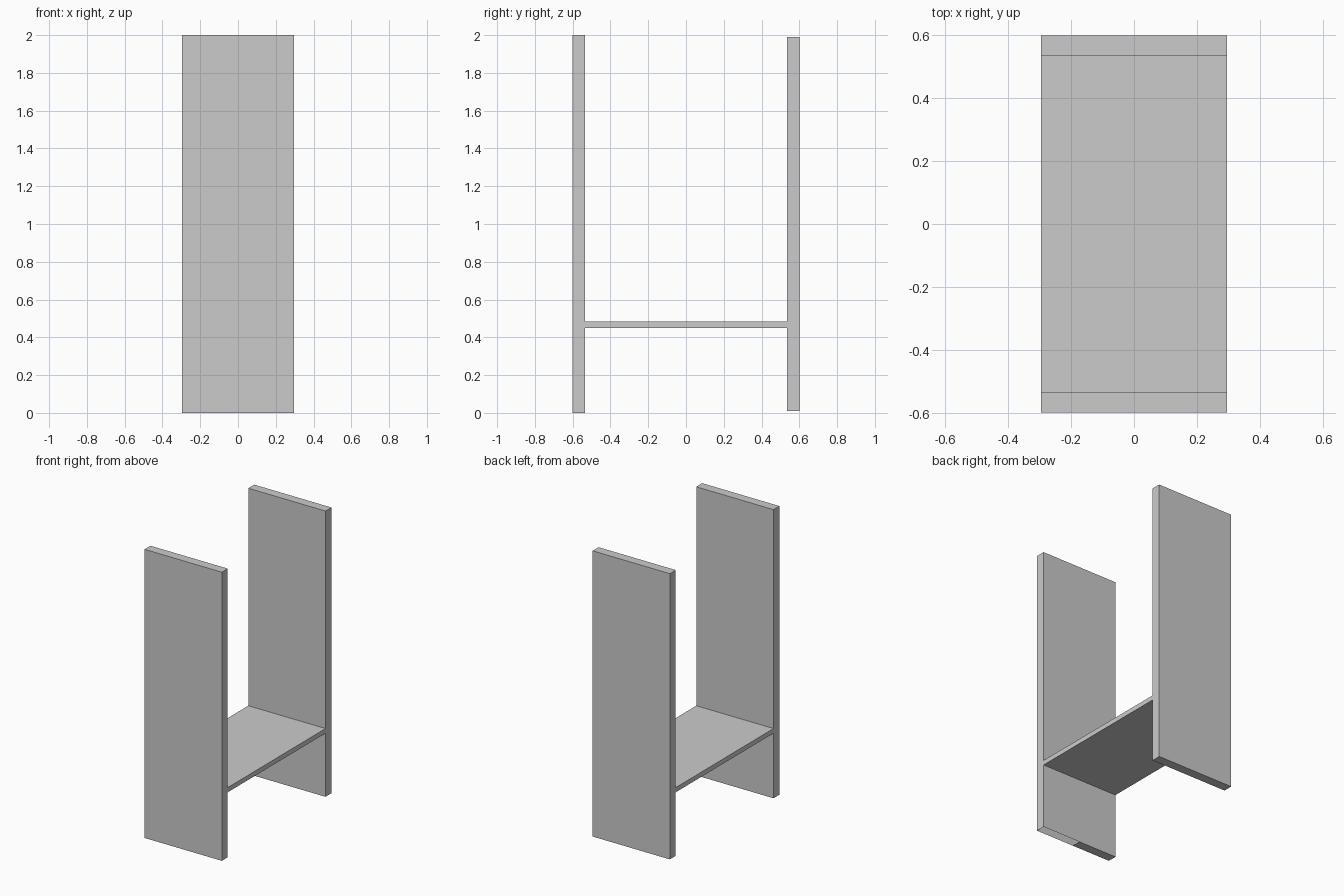
import bpy, bmesh

if "Cube" in bpy.data.objects:
    bpy.data.objects.remove(bpy.data.objects["Cube"])

W = 0.296  # half width shared by all boards


def board(name, y0, y1, z0, z1, open_bottom=False):
    bm = bmesh.new()
    bmesh.ops.create_cube(bm, size=1)
    for v in bm.verts:
        v.co = (2 * W * v.co.x,
                (y0 + y1) / 2 + (y1 - y0) * v.co.y,
                (z0 + z1) / 2 + (z1 - z0) * v.co.z)
    if open_bottom:
        # split the underside at x = 0 and leave the right half open
        bmesh.ops.bisect_plane(bm, geom=bm.verts[:] + bm.edges[:] + bm.faces[:],
                               plane_co=(0, 0, 0), plane_no=(1, 0, 0))
        bm.normal_update()
        gap = [f for f in bm.faces
               if f.normal.z < -0.9 and f.calc_center_median().x > 0]
        bmesh.ops.delete(bm, geom=gap, context='FACES_ONLY')
    mesh = bpy.data.meshes.new(name)
    bm.to_mesh(mesh)
    bm.free()
    obj = bpy.data.objects.new(name, mesh)
    bpy.context.collection.objects.link(obj)
    return obj


# Upright end panels; the back one is slightly shorter
board("front_panel", -0.6, -0.535, 0.0, 2.0, open_bottom=True)
board("back_panel", 0.535, 0.6, 0.01, 1.99)

# Shelf joining the panels
board("shelf", -0.535, 0.535, 0.45, 0.483)
